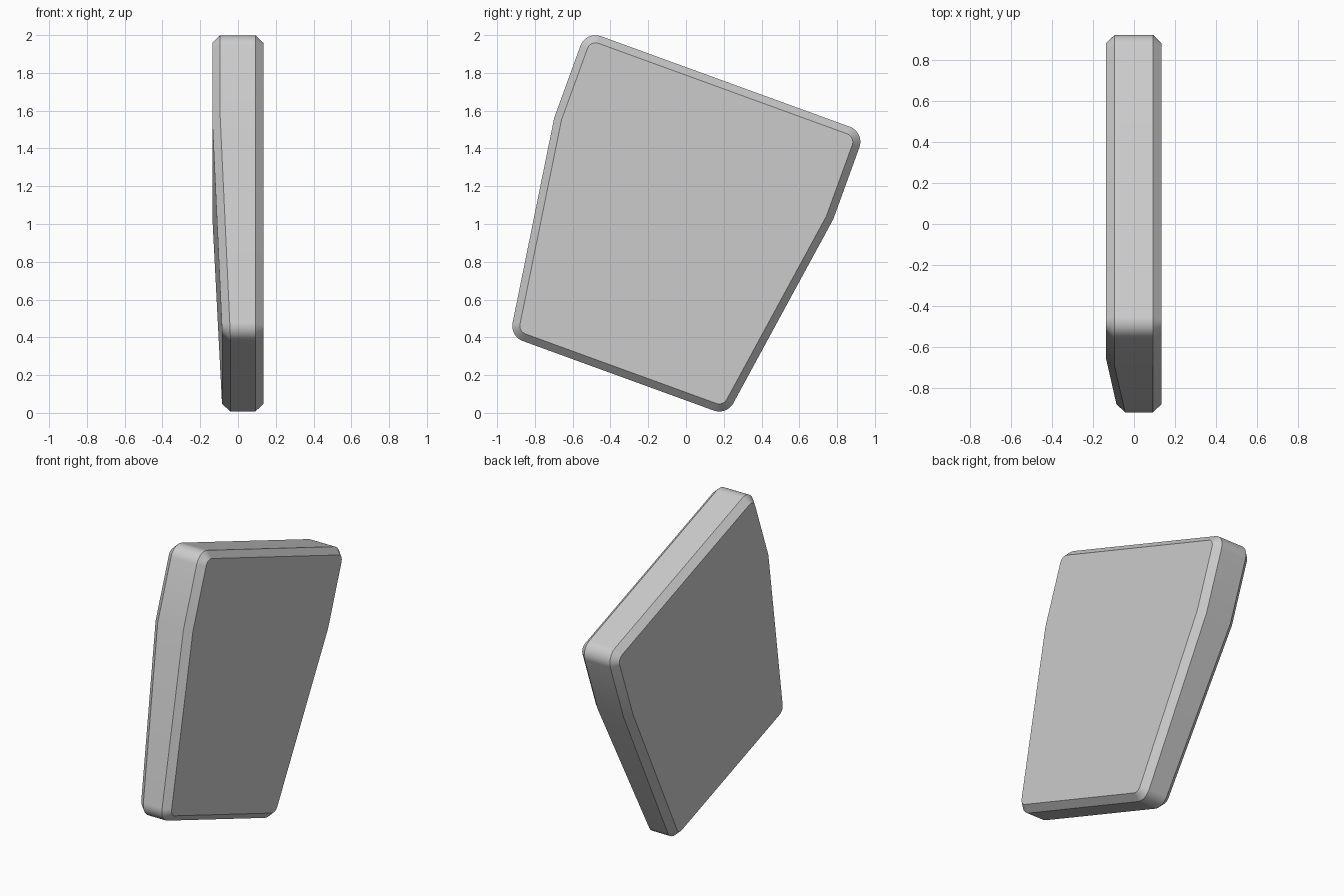
import bpy
import bmesh
import math
from mathutils import Vector

cube = bpy.data.objects.get("Cube")
if cube:
    bpy.data.objects.remove(cube, do_unlink=True)

TILT = math.radians(20)
RADIUS, CHAMFER, STEPS = 0.085, 0.04, 8
CENTRE, BOTTOM, BEND, TOP = -0.404, 0.062, 1.23, 1.72
WIDE, NARROW = 0.786, 0.611
THINNING = 0.046

# Upright symmetric outline, counter-clockwise: (across, up, rounded)
half = [(NARROW, BOTTOM, True), (WIDE, BEND, False), (WIDE, TOP, True)]
corners = half + [(-u, v, r) for u, v, r in reversed(half)]


def outline(inset):
    """Rounded outline moved inwards; also returns the indices of the bends."""
    points, bends = [], []
    for i, (u, v, rounded) in enumerate(corners):
        here = Vector((u, v))
        before = Vector(corners[i - 1][:2])
        after = Vector(corners[(i + 1) % len(corners)][:2])
        e1, e2 = (here - before).normalized(), (after - here).normalized()
        n1, n2 = Vector((-e1.y, e1.x)), Vector((-e2.y, e2.x))
        miter = (n1 + n2) / (1 + n1.dot(n2))
        if rounded:
            centre = here + miter * RADIUS
            for k in range(STEPS + 1):
                points.append(centre - n1.slerp(n2, k / STEPS) * (RADIUS - inset))
        else:
            bends.append(len(points))
            points.append(here + miter * inset)
    return points, bends


def ring(bm, inset, x, thinning=0.0):
    """One loop of vertices, tilted into place."""
    points, bends = outline(inset)
    verts = []
    for u, v in points:
        depth = x + thinning * max(0, BEND - v)
        u += CENTRE
        y = u * math.cos(TILT) + v * math.sin(TILT)
        z = v * math.cos(TILT) - u * math.sin(TILT)
        verts.append(bm.verts.new((depth, y, z)))
    return verts, bends


# Slab: chamfered rim on both sides, right side thinning below the bend
bm = bmesh.new()
rings = [ring(bm, CHAMFER, 0.134), ring(bm, 0, 0.092),
         ring(bm, 0, -0.094, THINNING), ring(bm, CHAMFER, -0.136, THINNING)]
for (a, _), (b, _) in zip(rings, rings[1:]):
    for i in range(len(a)):
        j = (i + 1) % len(a)
        bm.faces.new((a[i], b[i], b[j], a[j]))
bm.faces.new(rings[0][0])
back, (first, last) = rings[3]
bm.faces.new(back[first:last + 1])
bm.faces.new(back[last:] + back[:first + 1])
bmesh.ops.recalc_face_normals(bm, faces=bm.faces)

mesh = bpy.data.meshes.new("slab")
bm.to_mesh(mesh)
bm.free()
slab = bpy.data.objects.new("slab", mesh)
bpy.context.collection.objects.link(slab)

# Plain grey
grey = bpy.data.materials.new("light_grey")
grey.use_nodes = True
colour = (0.6, 0.6, 0.6, 1)
grey.diffuse_color = colour
grey.node_tree.nodes["Principled BSDF"].inputs["Base Color"].default_value = colour
mesh.materials.append(grey)

# Smooth corners, crisp chamfer edges
bpy.ops.object.select_all(action="DESELECT")
slab.select_set(True)
bpy.context.view_layer.objects.active = slab
bpy.ops.object.shade_smooth_by_angle(angle=math.radians(30))
weighted = slab.modifiers.new("weighted_normals", "WEIGHTED_NORMAL")
weighted.keep_sharp = True
